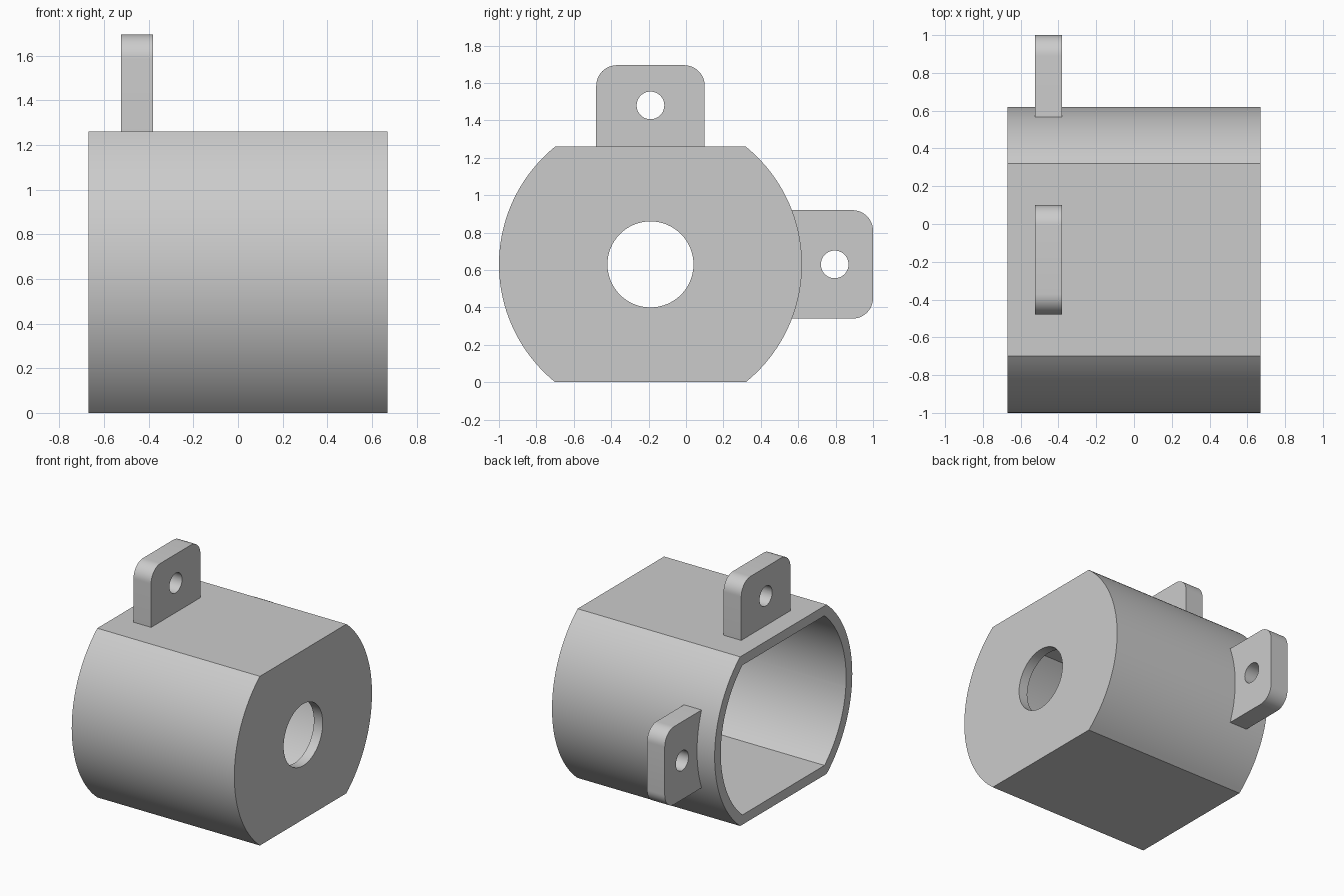
import bpy
import bmesh
from math import asin, cos, sin, pi, radians

cube = bpy.data.objects.get("Cube")
if cube:
    bpy.data.objects.remove(cube, do_unlink=True)

AXIS_Y, AXIS_Z = -0.19, 0.63      # centre line of the housing
RADIUS, HALF_HEIGHT = 0.81, 0.63
HALF_LENGTH, WALL = 0.67, 0.0725
LUG_X = (-0.525, -0.38)

grey = bpy.data.materials.new("plain_grey")
grey.use_nodes = True
grey.diffuse_color = (0.6, 0.6, 0.6, 1)
grey.node_tree.nodes["Principled BSDF"].inputs["Base Color"].default_value = (0.6, 0.6, 0.6, 1)


def arc(cy, cz, r, start, end, steps):
    return [(cy + r * cos(start + (end - start) * i / steps),
             cz + r * sin(start + (end - start) * i / steps)) for i in range(steps + 1)]


def circle(cy, cz, r, steps=64):
    return arc(cy, cz, r, 0, 2 * pi, steps)[:-1]


def flattened_circle(r, half_height):
    a = asin(half_height / r)
    return (arc(AXIS_Y, AXIS_Z, r, -a, a, 40)
            + arc(AXIS_Y, AXIS_Z, r, pi - a, pi + a, 40))


def prism(name, profile, x0, x1):
    """Extrude a (y, z) profile along x."""
    bm = bmesh.new()
    face = bm.faces.new([bm.verts.new((x0, y, z)) for y, z in profile])
    out = bmesh.ops.extrude_face_region(bm, geom=[face])
    moved = [v for v in out["geom"] if isinstance(v, bmesh.types.BMVert)]
    bmesh.ops.translate(bm, verts=moved, vec=(x1 - x0, 0, 0))
    bmesh.ops.recalc_face_normals(bm, faces=bm.faces)
    mesh = bpy.data.meshes.new(name)
    bm.to_mesh(mesh)
    bm.free()
    mesh.materials.append(grey)
    obj = bpy.data.objects.new(name, mesh)
    bpy.context.collection.objects.link(obj)
    return obj


def activate(obj):
    bpy.ops.object.select_all(action="DESELECT")
    obj.select_set(True)
    bpy.context.view_layer.objects.active = obj


def cut(obj, cutter):
    cutter.hide_render = True
    mod = obj.modifiers.new("cut", "BOOLEAN")
    mod.operation, mod.solver, mod.object = "DIFFERENCE", "EXACT", cutter
    activate(obj)
    bpy.ops.object.modifier_apply(modifier=mod.name)
    bpy.data.objects.remove(cutter, do_unlink=True)


def finish(obj):
    activate(obj)
    bpy.ops.object.shade_smooth_by_angle(angle=radians(30))


# Housing: flattened cylinder, open at -x, with a round hole in the +x end wall
housing = prism("housing", flattened_circle(RADIUS, HALF_HEIGHT), -HALF_LENGTH, HALF_LENGTH)
cut(housing, prism("cavity_cutter", flattened_circle(RADIUS - WALL, HALF_HEIGHT - WALL),
                   -HALF_LENGTH - 0.1, HALF_LENGTH - WALL))
cut(housing, prism("end_hole_cutter", circle(AXIS_Y, AXIS_Z, 0.23), 0.3, 0.9))
finish(housing)


def lug(name, base, tip, hole, place):
    """Rounded mounting lug; place maps (across, outward) to (y, z)."""
    w, r = 0.29, 0.11
    outline = ([(-w, base), (w, base)]
               + arc(w - r, tip - r, r, 0, pi / 2, 12)
               + arc(r - w, tip - r, r, pi / 2, pi, 12))
    obj = prism(name, [place(*p) for p in outline], *LUG_X)
    bore = [place(*p) for p in circle(0, hole, 0.074, 40)]
    cut(obj, prism("lug_hole_cutter", bore, LUG_X[0] - 0.1, LUG_X[1] + 0.1))
    finish(obj)


# Matching lugs on the top flat and on the rear curve, seated in the wall
lug("top_lug", 0.62, 1.065, 0.85, lambda a, o: (AXIS_Y + a, AXIS_Z + o))
lug("rear_lug", 0.745, 1.19, 0.985, lambda a, o: (AXIS_Y + o, AXIS_Z + a))
